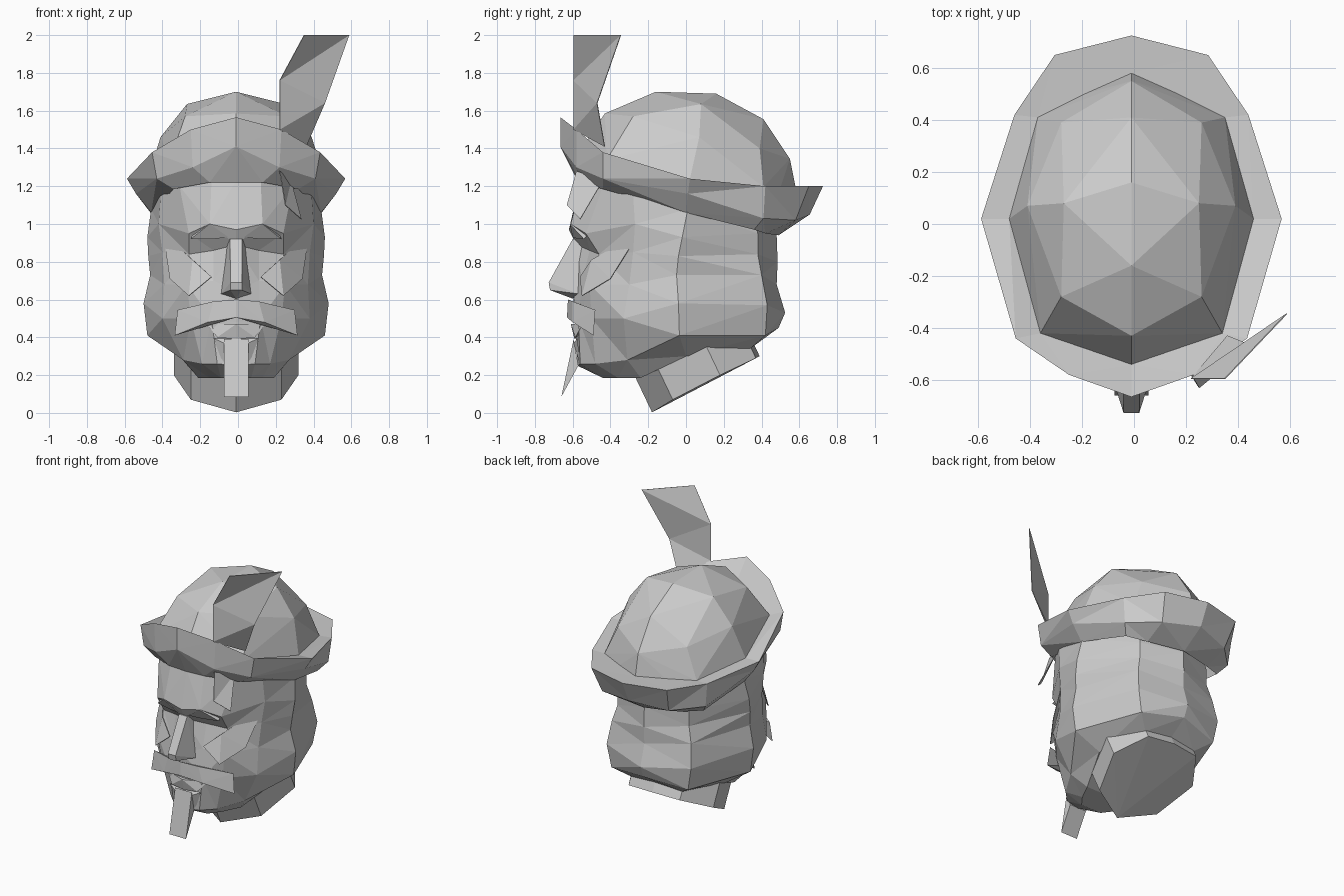
import bpy
import bmesh

CENTRE_X = -.01

cube = bpy.data.objects.get("Cube")
if cube:
    bpy.data.objects.remove(cube, do_unlink=True)

# One plain grey for the whole bust
grey = bpy.data.materials.new("plain grey")
grey.use_nodes = True
grey.diffuse_color = (.6, .6, .6, 1)
grey.node_tree.nodes["Principled BSDF"].inputs["Base Color"].default_value = (.6, .6, .6, 1)


def finish(name, bm, offset=CENTRE_X):
    """Turn a bmesh into a flat shaded object."""
    bmesh.ops.recalc_face_normals(bm, faces=bm.faces)
    mesh = bpy.data.meshes.new(name)
    bm.to_mesh(mesh)
    bm.free()
    mesh.materials.append(grey)
    obj = bpy.data.objects.new(name, mesh)
    obj.location.x = offset
    bpy.context.collection.objects.link(obj)
    return obj


def mirrored(points):
    """Return the points together with their copies on the other side."""
    return list(points) + [(-x, y, z) for x, y, z in points if x != 0]


def hull(name, points):
    """Build a convex faceted solid around the points."""
    bm = bmesh.new()
    for point in points:
        bm.verts.new(point)
    result = bmesh.ops.convex_hull(bm, input=bm.verts)
    loose = {v for v in result["geom_interior"] + result["geom_unused"]
             if isinstance(v, bmesh.types.BMVert)}
    bmesh.ops.delete(bm, geom=list(loose), context="VERTS")
    return finish(name, bm)


def loft(name, lines, loop=False):
    """Skin neighbouring half lines, mirror them and close the open ends."""
    bm = bmesh.new()
    grid = [[bm.verts.new(point) for point in line] for line in lines]
    pairs = list(zip(grid, grid[1:]))
    if loop:
        pairs.append((grid[-1], grid[0]))
    for first, second in pairs:
        for i in range(len(first) - 1):
            bm.faces.new((first[i], first[i + 1], second[i + 1], second[i]))
    geometry = bm.verts[:] + bm.edges[:] + bm.faces[:]
    bmesh.ops.mirror(bm, geom=geometry, axis="X", merge_dist=.0005)
    bmesh.ops.remove_doubles(bm, verts=bm.verts, dist=.0005)
    if not loop:
        bmesh.ops.holes_fill(bm, edges=bm.edges, sides=0)
    bmesh.ops.triangulate(bm, faces=bm.faces)
    return finish(name, bm)


def plate(name, points, triangles, offset=CENTRE_X, both_sides=False):
    """Build a thin sheet from a few corner points."""
    bm = bmesh.new()
    sides = (1, -1) if both_sides else (1,)
    for side in sides:
        verts = [bm.verts.new((x * side, y, z)) for x, y, z in points]
        for triangle in triangles:
            bm.faces.new([verts[i] for i in triangle])
    obj = finish(name, bm, offset)
    solid = obj.modifiers.new("thickness", "SOLIDIFY")
    solid.thickness = .004
    solid.offset = 0
    return obj


# Head: upright contour lines running from under the hat to the chin
nape_line = [(0, .46, 1.05), (0, .48, .94), (0, .485, .8), (0, .48, .68),
             (0, .525, .53), (0, .49, .45), (0, .33, .34)]
back_line = [(.26, .36, 1.05), (.28, .38, .95), (.28, .38, .84), (.31, .4, .73),
             (.33, .43, .57), (.3, .42, .41), (.2, .34, .34)]
side_line = [(.45, .01, 1.08), (.47, -.02, .93), (.465, -.04, .83), (.455, -.05, .73),
             (.49, -.04, .58), (.47, -.035, .41), (.3, 0, .3)]
temple_line = [(.4, -.28, 1.15), (.41, -.27, 1), (.39, -.28, .85), (.38, -.3, .68),
               (.39, -.33, .5), (.28, -.31, .28), (.2, -.24, .185)]
cheek_line = [(.3, -.44, 1.2), (.25, -.53, .95), (.25, -.46, .84), (.26, -.51, .68),
              (.24, -.5, .5), (.18, -.48, .26), (.14, -.36, .185)]
eye_line = [(.13, -.55, 1.23), (.14, -.61, 1), (.12, -.51, .86), (.12, -.55, .7),
            (.13, -.57, .5), (.1, -.56, .26), (.08, -.44, .185)]
face_line = [(0, -.56, 1.23), (0, -.62, .97), (0, -.58, .89), (0, -.6, .65),
             (0, -.585, .48), (0, -.575, .25), (0, -.44, .185)]
loft("head", [nape_line, back_line, side_line, temple_line,
              cheek_line, eye_line, face_line])

# Neck: slanted faceted stump
neck_base = mirrored([(0, -.18, .003), (.24, -.07, .07), (.33, .18, .2),
                      (.2, .37, .29), (0, .39, .3)])
neck_top = [(x, y - .1, z + .21) for x, y, z in neck_base]
hull("neck", neck_base + neck_top)

# Brow ridges over the eye sockets
for side, label in ((1, "left"), (-1, "right")):
    ridge = [(.04, -.6, .93), (.14, -.615, 1), (.24, -.54, .92), (.13, -.57, .92),
             (.1, -.53, .96), (.22, -.5, .97)]
    hull(label + "_brow", [(x * side, y, z) for x, y, z in ridge])

# Raised cheekbones sweeping back to the temples
plate("cheekbones",
      [(.385, -.25, .95), (.23, -.5, .81), (.25, -.55, .62), (.35, -.4, .71),
       (.13, -.56, .72)],
      [(0, 1, 3), (1, 2, 3), (1, 4, 2)], both_sides=True)

# Nose
hull("nose", mirrored([(.032, -.6, .92), (.045, -.54, .92), (.08, -.57, .63),
                       (.03, -.727, .69), (.03, -.72, .65), (0, -.6, .605)]))

# Moustache, one drooping half on each side
for side, label in ((1, "left"), (-1, "right")):
    half = [(0, -.625, .6), (0, -.63, .505), (.12, -.6, .59), (.15, -.6, .48),
            (.31, -.48, .545), (.325, -.49, .41), (0, -.55, .55)]
    hull(label + "_moustache", [(x * side, y, z) for x, y, z in half])

# Lower lip and pointed beard
hull("lower_lip", mirrored([(.155, -.55, .47), (0, -.61, .47), (.1, -.585, .4),
                            (0, -.59, .39), (0, -.54, .43)]))
hull("beard", mirrored([(.12, -.575, .395), (.065, -.595, .37), (.065, -.56, .25)]))
hull("beard_tip", mirrored([(.065, -.595, .39), (.065, -.66, .085), (.065, -.57, .25)]))

# Hat brim: rings from front to back
brim_bottom = [(0, -.57, 1.22), (.14, -.56, 1.22), (.33, -.44, 1.185), (.45, 0, 1.06),
               (.38, .36, .97), (.25, .42, .95), (0, .49, .94)]
brim_middle = [(0, -.665, 1.41), (.23, -.58, 1.3), (.42, -.44, 1.24), (.53, .01, 1.16),
               (.43, .41, 1.03), (.26, .58, 1.02), (0, .655, 1.05)]
brim_rim = [(0, -.665, 1.565), (.24, -.58, 1.5), (.445, -.44, 1.38), (.578, .02, 1.24),
            (.45, .42, 1.2), (.295, .65, 1.2), (0, .725, 1.2)]
brim_inside = [(0, -.54, 1.42), (.17, -.48, 1.38), (.35, -.42, 1.34), (.47, .02, 1.235),
               (.36, .41, 1.195), (.18, .5, 1.195), (0, .58, 1.195)]
loft("hat_brim", [brim_bottom, brim_middle, brim_rim, brim_inside], loop=True)

# Hat crown: faceted dome
crown_shoulder = [(0, -.43, 1.585), (.27, -.28, 1.57), (.4, .07, 1.46),
                  (.27, .39, 1.4), (0, .55, 1.345)]
crown_top = [(0, -.16, 1.7), (.26, .08, 1.635), (0, .41, 1.555), (0, .16, 1.69)]
hull("hat_crown", mirrored(brim_inside + crown_shoulder + crown_top))

# Feather and its quill poking out under the brim
plate("feather",
      [(.35, -.595, 2), (.588, -.345, 2), (.22, -.595, 1.76), (.46, -.47, 1.64),
       (.22, -.595, 1.5), (.36, -.43, 1.41)],
      [(0, 2, 1), (1, 2, 3), (2, 4, 3), (3, 4, 5)], offset=0)
plate("quill",
      [(.22, -.58, 1.28), (.25, -.63, 1.1), (.335, -.56, 1.025), (.28, -.44, 1.23)],
      [(0, 1, 3), (1, 2, 3)], offset=0)
